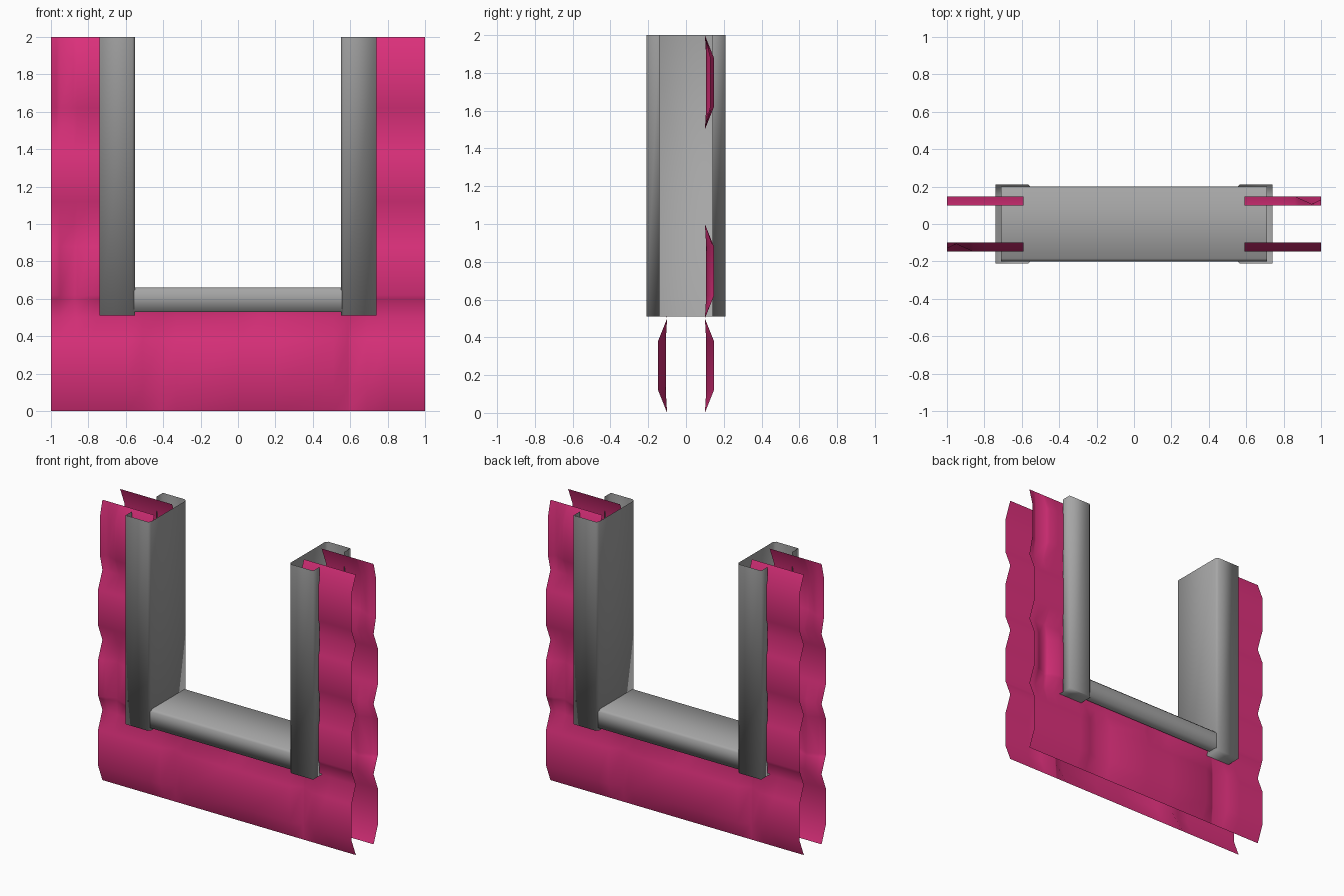
import bpy, bmesh
from math import pi
from mathutils import Matrix

cube = bpy.data.objects.get("Cube")
if cube:
    bpy.data.objects.remove(cube, do_unlink=True)


def material(name, rgb):
    m = bpy.data.materials.new(name)
    m.use_nodes = True
    m.diffuse_color = (*rgb, 1)
    m.node_tree.nodes["Principled BSDF"].inputs["Base Color"].default_value = (*rgb, 1)
    return m


PINK = material("pink_wall", (0.72, 0.03, 0.2))
GRAY = material("gray_frame", (0.38, 0.38, 0.38))


def finish(bm, name, mat, matrix=Matrix()):
    bm.transform(matrix)
    mesh = bpy.data.meshes.new(name)
    bm.to_mesh(mesh)
    bm.free()
    mesh.materials.append(mat)
    mesh.shade_smooth()
    obj = bpy.data.objects.new(name, mesh)
    bpy.context.collection.objects.link(obj)
    return obj


# Wall sheets: rows of long bulging blocks with staggered shallow joints
ROW = 0.5
JOINTS = [(-0.42, 0.6), (-0.88, 0.12), (), (-0.95,)]
JOINT_HALF = 0.09
INNER_X, INNER_Z = 0.59, 0.6


def bulge(x, z):
    row = min(int(z / ROW + 1e-6), 3)
    t = z - row * ROW
    depth = 0.048 * max(0, min(1, t / 0.12, (ROW - t) / 0.12))
    for j in JOINTS[row]:
        depth *= 0.15 + 0.85 * min(1, abs(x - j) / JOINT_HALF)
    return 0.1 + depth


def wall(name, angle):
    xs = {-1, 1, -INNER_X, INNER_X, -0.74, 0.8, 0}
    for j in sum(JOINTS, ()):
        xs |= {round(min(1, max(-1, j + d)), 2) for d in (-JOINT_HALF, 0, JOINT_HALF)}
    zs = {INNER_Z, 2}
    for r in range(4):
        zs |= {r * ROW + t for t in (0, 0.12, 0.38)}
    xs, zs = sorted(xs), sorted(zs)
    bm = bmesh.new()
    grid = [[bm.verts.new((x, -bulge(x, z), z)) for x in xs] for z in zs]
    for k in range(len(zs) - 1):
        for i in range(len(xs) - 1):
            in_opening = abs(xs[i] + xs[i + 1]) / 2 < INNER_X and zs[k] >= INNER_Z
            if not in_opening:
                bm.faces.new((grid[k][i], grid[k][i + 1], grid[k + 1][i + 1], grid[k + 1][i]))
    loose = [v for v in bm.verts if not v.link_faces]
    bmesh.ops.delete(bm, geom=loose, context="VERTS")
    finish(bm, name, PINK, Matrix.Rotation(angle, 4, "Z"))


wall("front_wall", 0)
wall("back_wall", pi)


# Frame channels: a lipped profile swept along its length, open on one side
def channel(name, half_width, depth, length, matrix, capped):
    lip, b = 0.07, 0.015
    w = half_width
    half = [(w - lip, depth), (w, depth), (w, b), (w - b, 0)]
    profile = half + [(-p, q) for p, q in reversed(half)]
    bm = bmesh.new()
    start = [bm.verts.new((q, p, 0)) for p, q in profile]
    end = [bm.verts.new((q, p, length)) for p, q in profile]
    for i in range(len(profile) - 1):
        bm.faces.new((start[i], start[i + 1], end[i + 1], end[i]))
    if capped:
        bm.faces.new(list(reversed(start)))
    bmesh.ops.recalc_face_normals(bm, faces=bm.faces)
    web = max(bm.faces, key=lambda f: f.calc_area())
    if web.normal.x > 0:
        bmesh.ops.reverse_faces(bm, faces=bm.faces)
    finish(bm, name, GRAY, matrix)


for name, side, angle in (("left_jamb", 0.55, 0), ("right_jamb", -0.55, pi)):
    channel(name, 0.21, 0.19, 1.49,
            Matrix.Translation((side, 0, 0.51)) @ Matrix.Rotation(angle, 4, "Z"), True)

# Sill: the same channel laid flat, opening downwards
channel("sill", 0.2, 0.13, 1.42,
        Matrix.Translation((-0.71, 0, 0.66)) @ Matrix.Rotation(pi / 2, 4, "Y"), False)
